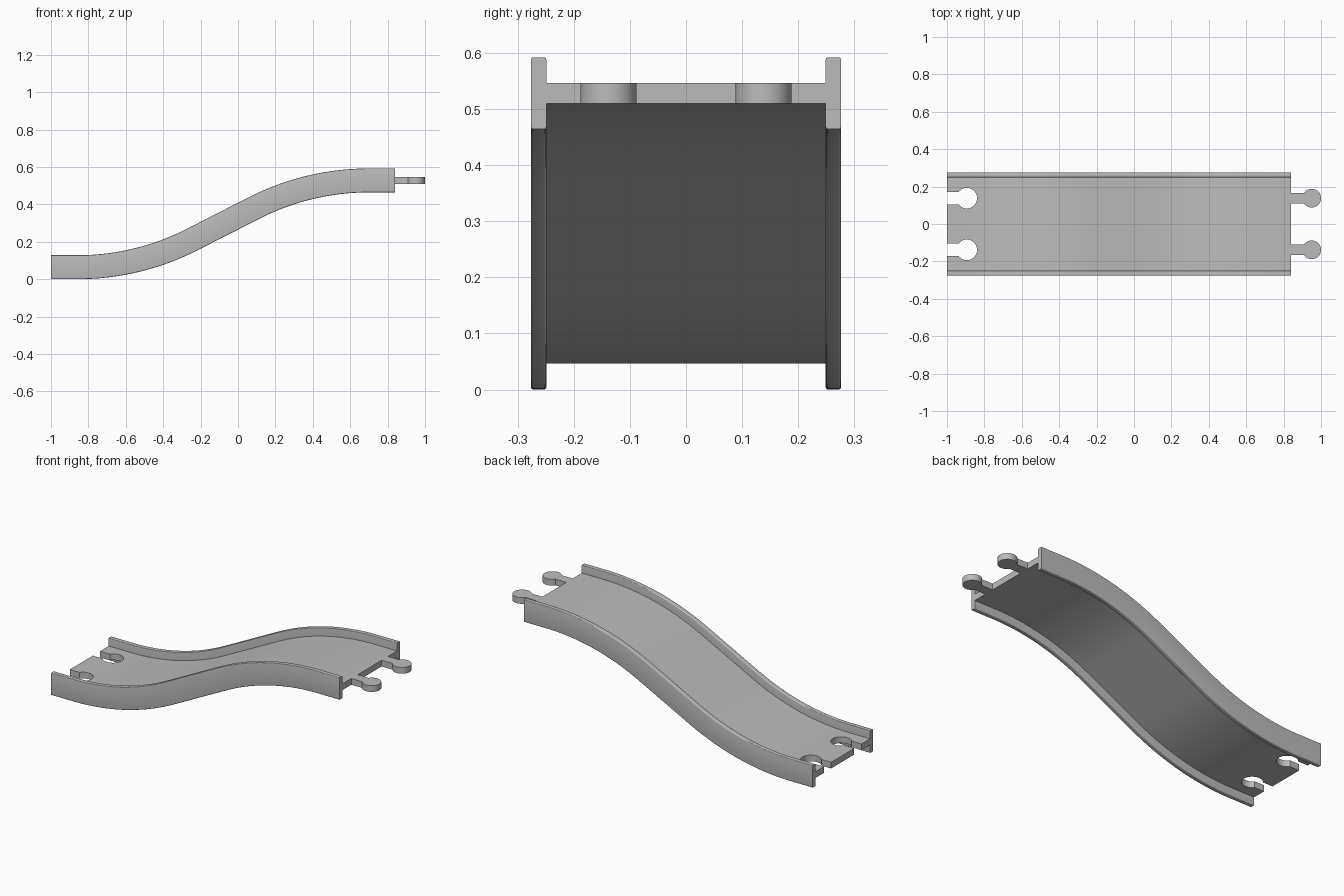
import bpy, bmesh
from math import sin, cos, pi, radians

if "Cube" in bpy.data.objects:
    bpy.data.objects.remove(bpy.data.objects["Cube"], do_unlink=True)

# Main dimensions
X_LOW, X_HIGH = -1.0, 0.84          # ends of the ramp
RISE, FLAT = 0.464, 0.14            # climb and level run at each end
SLOPE = radians(27)
WALL_IN, WALL_OUT, WALL_H = 0.249, 0.276, 0.128
DECK_LOW, DECK_TOP = 0.046, 0.082   # deck faces above the wall's lower edge
PEG_Y = 0.138

plastic = bpy.data.materials.new("grey plastic")
plastic.use_nodes = True
colour = (0.5, 0.5, 0.5, 1)
plastic.diffuse_color = colour
plastic.node_tree.nodes["Principled BSDF"].inputs["Base Color"].default_value = colour


def make_object(name, bm):
    bmesh.ops.recalc_face_normals(bm, faces=bm.faces)
    mesh = bpy.data.meshes.new(name)
    bm.to_mesh(mesh)
    bm.free()
    mesh.materials.append(plastic)
    obj = bpy.data.objects.new(name, mesh)
    bpy.context.collection.objects.link(obj)
    return obj


def ramp_path(steps=28):
    """Centre line of the S-shaped ramp as (x, z, angle)."""
    run, half = (X_HIGH - X_LOW) / 2 - FLAT, RISE / 2
    s, c = sin(SLOPE), cos(SLOPE)
    # arc radius for which arc plus straight reaches the midpoint
    radius = (run * s - half * c) / (s * s - (1 - c) * c)
    x0, z0 = X_LOW + FLAT, WALL_H / 2
    lower = [(X_LOW, z0, 0)]
    for i in range(steps + 1):
        a = SLOPE * i / steps
        lower.append((x0 + radius * sin(a), z0 + radius * (1 - cos(a)), a))
    upper = [(X_LOW + X_HIGH - x, 2 * z0 + RISE - z, a) for x, z, a in reversed(lower)]
    return lower + upper


def rounded_section(y0, y1, z0, z1, r, seg=4):
    """Rounded rectangle in the (y, height) plane."""
    corners = [(y1 - r, z1 - r), (y0 + r, z1 - r), (y0 + r, z0 + r), (y1 - r, z0 + r)]
    return [(cy + r * cos(a), cz + r * sin(a))
            for k, (cy, cz) in enumerate(corners)
            for a in [(k + j / seg) * pi / 2 for j in range(seg + 1)]]


def sweep(name, section):
    """Carry a closed section along the ramp, square to its slope."""
    bm = bmesh.new()
    rings = []
    for x, z, a in ramp_path():
        rings.append([bm.verts.new((x - (h - WALL_H / 2) * sin(a), y,
                                    z + (h - WALL_H / 2) * cos(a))) for y, h in section])
    n = len(section)
    for r, q in zip(rings, rings[1:]):
        for i in range(n):
            j = (i + 1) % n
            bm.faces.new((r[i], r[j], q[j], q[i]))
    bm.faces.new(rings[0])
    bm.faces.new(rings[-1])
    return make_object(name, bm)


def keyhole(name, x_start, x_round, y, radius, neck, z0, z1, seg=48):
    """Upright prism: a straight neck ending in a round head."""
    bm = bmesh.new()
    reach = (radius ** 2 - neck ** 2) ** 0.5
    from_angle = pi - bpy_angle(neck, reach)
    outline = [(x_start, y + neck)]
    for i in range(seg + 1):
        a = from_angle - 2 * from_angle * i / seg
        outline.append((x_round + radius * cos(a), y + radius * sin(a)))
    outline.append((x_start, y - neck))
    base = bm.faces.new([bm.verts.new((px, py, z0)) for px, py in outline])
    top = bmesh.ops.extrude_face_region(bm, geom=[base])["geom"]
    bmesh.ops.translate(bm, vec=(0, 0, z1 - z0),
                        verts=[g for g in top if isinstance(g, bmesh.types.BMVert)])
    return make_object(name, bm)


def bpy_angle(opposite, adjacent):
    from math import atan2
    return atan2(opposite, adjacent)


# Deck, tucked slightly into the side walls
edge = WALL_IN + 0.004
deck = sweep("deck", [(-edge, DECK_LOW), (edge, DECK_LOW), (edge, DECK_TOP), (-edge, DECK_TOP)])
parts = [deck]

for side, sign in (("left", 1), ("right", -1)):
    # Side wall with softened edges (left and right as seen from the low end)
    y0, y1 = sorted((sign * WALL_IN, sign * WALL_OUT))
    parts.append(sweep(side + "_wall", rounded_section(y0, y1, 0, WALL_H, 0.004)))
    # Connector peg at the high end
    parts.append(keyhole(side + "_peg", X_HIGH - 0.01, 0.95, sign * PEG_Y, 0.05, 0.029,
                         RISE + DECK_LOW, RISE + DECK_TOP))
    # Matching socket cut through the low end
    cutter = keyhole(side + "_socket_cutter", X_LOW - 0.05, -0.894, sign * PEG_Y, 0.055, 0.033,
                     0, 0.2)
    cutter.hide_render = True
    cut = deck.modifiers.new(side + "_socket", "BOOLEAN")
    cut.object, cut.operation, cut.solver = cutter, "DIFFERENCE", "EXACT"
    bpy.context.view_layer.objects.active = deck
    bpy.ops.object.modifier_apply(modifier=cut.name)
    bpy.data.objects.remove(cutter, do_unlink=True)

# Smooth curves, crisp edges
bpy.ops.object.select_all(action="DESELECT")
for part in parts:
    part.select_set(True)
bpy.context.view_layer.objects.active = deck
bpy.ops.object.shade_smooth_by_angle(angle=radians(30))
